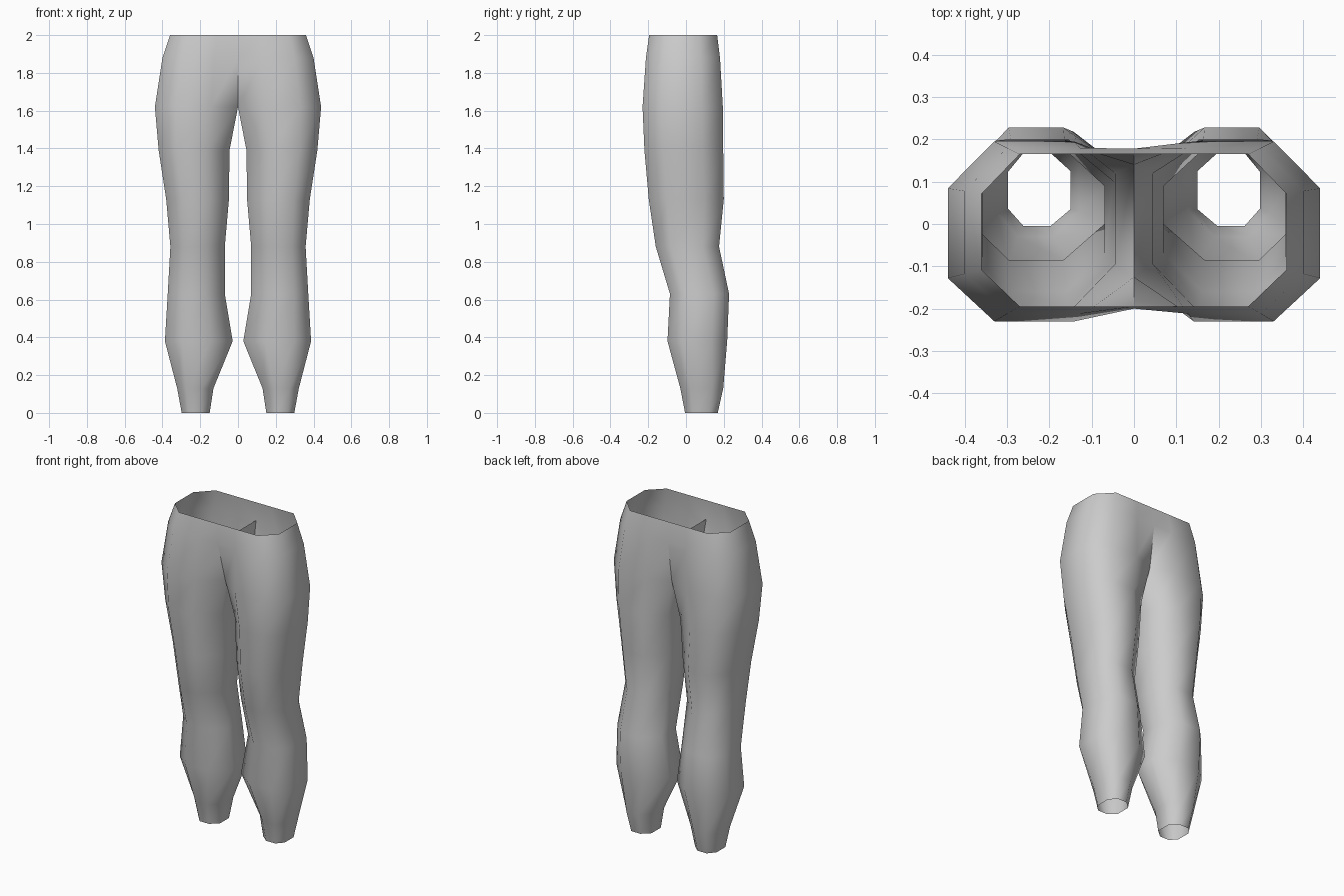
import bpy, bmesh, math

if "Cube" in bpy.data.objects:
    bpy.data.objects.remove(bpy.data.objects["Cube"])

# Cross-sections of one leg, waist to ankle:
# z, inner x, outer x, front y, back y, inner edge front y, inner edge back y
RINGS = [
    (2.00, 0.000, 0.360, -0.195, 0.165, -0.195, 0.165),
    (1.88, 0.000, 0.400, -0.212, 0.180, -0.200, 0.178),
    (1.62, 0.000, 0.440, -0.230, 0.195, -0.125, 0.140),
    (1.39, 0.045, 0.420, -0.220, 0.197, -0.095, 0.120),
    (1.13, 0.048, 0.380, -0.197, 0.200, -0.085, 0.100),
    (0.88, 0.070, 0.358, -0.160, 0.175, -0.070, 0.090),
    (0.63, 0.070, 0.372, -0.085, 0.228, 0.000, 0.140),
    (0.38, 0.028, 0.387, -0.098, 0.218, -0.010, 0.130),
    (0.13, 0.130, 0.322, -0.030, 0.197, 0.030, 0.140),
    (0.00, 0.150, 0.298, -0.005, 0.168, 0.035, 0.125),
]


def section(xi, xo, yf, yb, ya, yc):
    """Eight-sided leg outline with chamfered corners."""
    w, d = xo - xi, yb - yf
    return [(xi, ya), (xi + 0.32 * w, yf), (xo - 0.25 * w, yf),
            (xo, yf + 0.24 * d), (xo, yb - 0.26 * d),
            (xo - 0.25 * w, yb), (xi + 0.32 * w, yb), (xi, yc)]


# Trousers: both legs lofted from the rings, joined along the centre seam
bm = bmesh.new()
for side in (1, -1):
    loops = [[bm.verts.new((side * x, y, r[0])) for x, y in section(*r[1:])]
             for r in RINGS]
    for level in range(len(loops) - 1):
        top, low = loops[level], loops[level + 1]
        for i in range(8):
            # Open between the legs at the waist; one shared crotch panel
            if i == 7 and (level == 0 or (level == 1 and side < 0)):
                continue
            j = (i + 1) % 8
            quad = [low[i], low[j], top[j], top[i]]
            bm.faces.new(quad if side > 0 else quad[::-1])
bmesh.ops.remove_doubles(bm, verts=bm.verts, dist=0.0005)

mesh = bpy.data.meshes.new("trousers")
bm.to_mesh(mesh)
bm.free()
trousers = bpy.data.objects.new("trousers", mesh)
bpy.context.collection.objects.link(trousers)
bpy.context.view_layer.objects.active = trousers
trousers.select_set(True)
bpy.ops.object.shade_smooth_by_angle(angle=math.radians(75))
